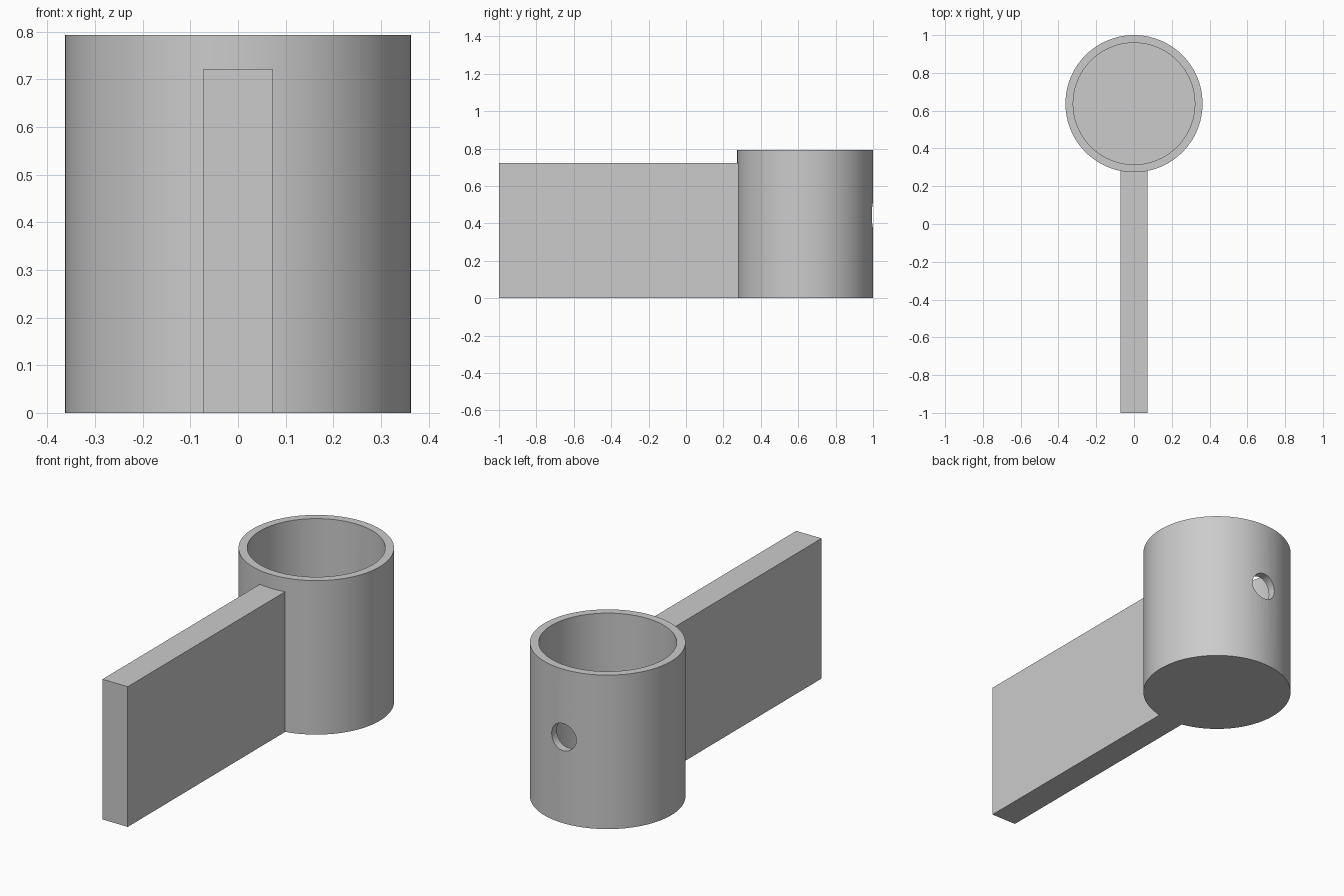
import bpy
import bmesh
from math import radians
from mathutils import Matrix, Vector

cube = bpy.data.objects.get("Cube")
if cube:
    bpy.data.objects.remove(cube, do_unlink=True)

# Main dimensions
CUP_Y, OUTER_R, INNER_R, CUP_H = 0.637, 0.363, 0.322, 0.793
FLOOR = 0.072
HANDLE_W, HANDLE_H, HANDLE_END = 0.144, 0.722, 0.295
HOLE_R, HOLE_Z = 0.07, 0.443
SIDES = 96

grey = bpy.data.materials.new("plain grey")
grey.use_nodes = True
COLOUR = (0.6, 0.6, 0.6, 1)
grey.diffuse_color = COLOUR
grey.node_tree.nodes["Principled BSDF"].inputs["Base Color"].default_value = COLOUR


def make_object(name, bm):
    bmesh.ops.recalc_face_normals(bm, faces=bm.faces)
    mesh = bpy.data.meshes.new(name)
    bm.to_mesh(mesh)
    bm.free()
    mesh.materials.append(grey)
    obj = bpy.data.objects.new(name, mesh)
    bpy.context.collection.objects.link(obj)
    return obj


def cylinder(name, radius, depth, matrix):
    bm = bmesh.new()
    bmesh.ops.create_cone(bm, cap_ends=True, segments=SIDES, radius1=radius,
                          radius2=radius, depth=depth, matrix=matrix)
    return make_object(name, bm)


def cut(target, cutter):
    cutter.hide_render = True
    mod = target.modifiers.new("cut", 'BOOLEAN')
    mod.operation = 'DIFFERENCE'
    mod.solver = 'EXACT'
    mod.object = cutter
    bpy.context.view_layer.objects.active = target
    bpy.ops.object.modifier_apply(modifier=mod.name)
    bpy.data.objects.remove(cutter, do_unlink=True)


# Cup: closed floor, open top, round hole through the back wall
cup = cylinder("cup", OUTER_R, CUP_H, Matrix.Translation((0, CUP_Y, CUP_H / 2)))
cut(cup, cylinder("cavity_cutter", INNER_R, CUP_H,
                  Matrix.Translation((0, CUP_Y, FLOOR + CUP_H / 2))))
cut(cup, cylinder("hole_cutter", HOLE_R, 0.3,
                  Matrix.Translation((0, 1, HOLE_Z)) @ Matrix.Rotation(radians(90), 4, 'X')))

# Handle: flat upright plate running into the cup wall
bm = bmesh.new()
bmesh.ops.create_cube(bm, size=1)
bmesh.ops.scale(bm, verts=bm.verts, vec=Vector((HANDLE_W, HANDLE_END + 1, HANDLE_H)))
bmesh.ops.translate(bm, verts=bm.verts,
                    vec=Vector((0, (HANDLE_END - 1) / 2, HANDLE_H / 2)))
handle = make_object("handle", bm)

# Smooth the round walls, keep the rims sharp
bpy.ops.object.select_all(action='DESELECT')
cup.select_set(True)
bpy.context.view_layer.objects.active = cup
bpy.ops.object.shade_smooth_by_angle(angle=radians(30))
